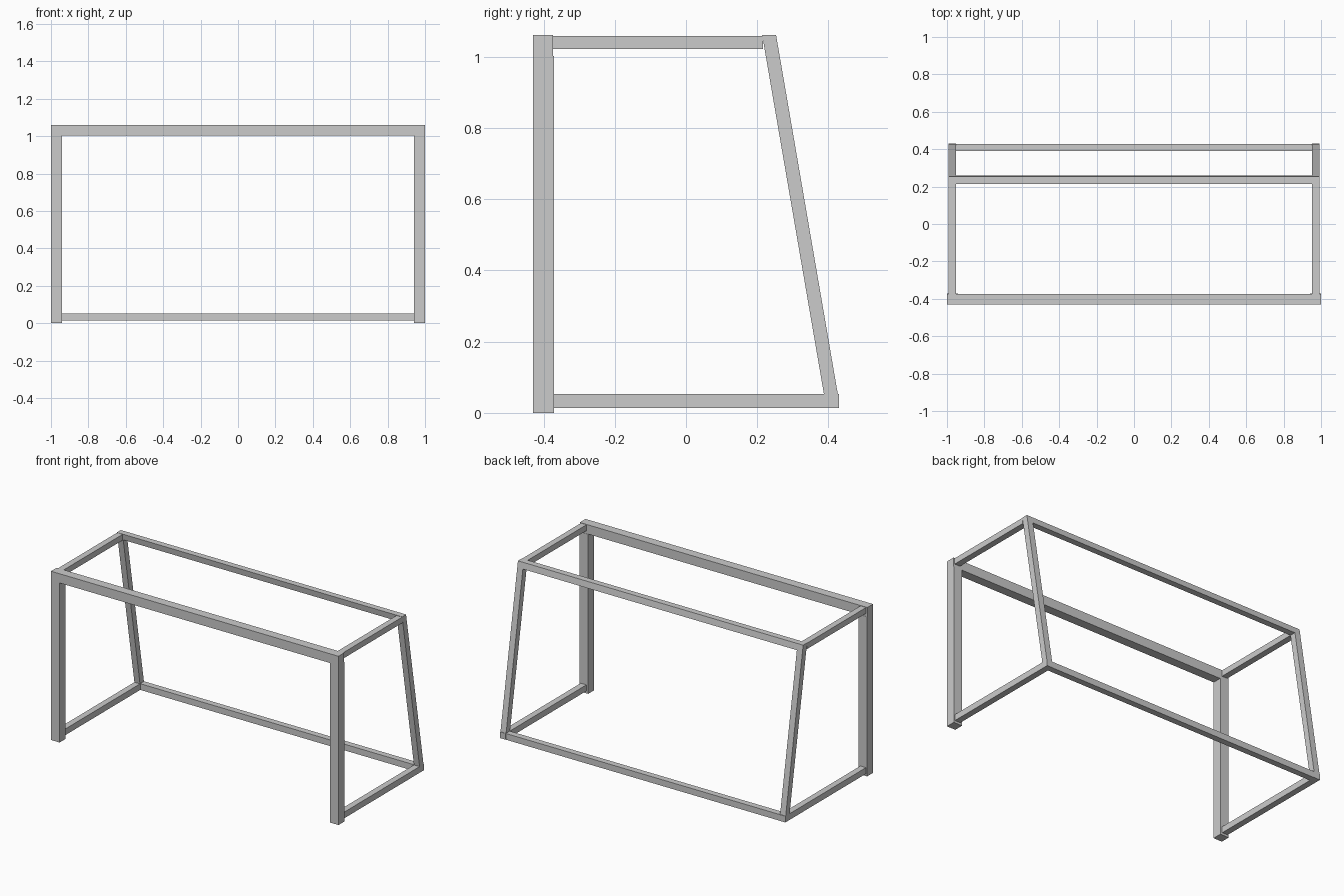
import bpy

if "Cube" in bpy.data.objects:
    bpy.data.objects.remove(bpy.data.objects["Cube"])

FACES = [(0, 1, 2, 3), (7, 6, 5, 4), (0, 4, 5, 1), (1, 5, 6, 2), (2, 6, 7, 3), (3, 7, 4, 0)]


def bar(name, x0, x1, profile):
    """Extrude a four-point (y, z) profile from x0 to x1."""
    verts = [(x, y, z) for x in (x0, x1) for y, z in profile]
    mesh = bpy.data.meshes.new(name)
    mesh.from_pydata(verts, [], FACES)
    mesh.update()
    obj = bpy.data.objects.new(name, mesh)
    bpy.context.collection.objects.link(obj)
    return obj


def rect(y0, y1, z0, z1):
    return [(y0, z0), (y1, z0), (y1, z1), (y0, z1)]


def leaning(z0, z1):
    """Section of the sloping back plane between two heights."""
    def y(z):
        return 0.214 + 0.172 * (1.061 - z)
    t = 0.039
    return [(y(z0), z0), (y(z0) + t, z0), (y(z1) + t, z1), (y(z1), z1)]


IN, OUT = 0.953, 0.992

# Front mouth of the goal
bar("crossbar", -1, 1, rect(-0.43, -0.373, 1.003, 1.061))

# Back rails
bar("back_top_rail", -IN, IN, leaning(1.022, 1.061))
bar("back_bottom_rail", -IN, IN, rect(0.39, 0.429, 0.014, 0.053))

# Posts, side rails and sloping back struts, one set per side
for side, s in (("left", -1), ("right", 1)):
    def side_bar(name, a, b, profile):
        bar(side + "_" + name, min(s * a, s * b), max(s * a, s * b), profile)

    side_bar("front_post", 0.94, 1.0, rect(-0.43, -0.371, 0, 1.003))
    side_bar("top_rail", IN, OUT, rect(-0.373, 0.216, 1.022, 1.059))
    side_bar("bottom_rail", IN, OUT, rect(-0.371, 0.43, 0.014, 0.053))
    side_bar("back_strut", IN, OUT, leaning(0.053, 1.061))
